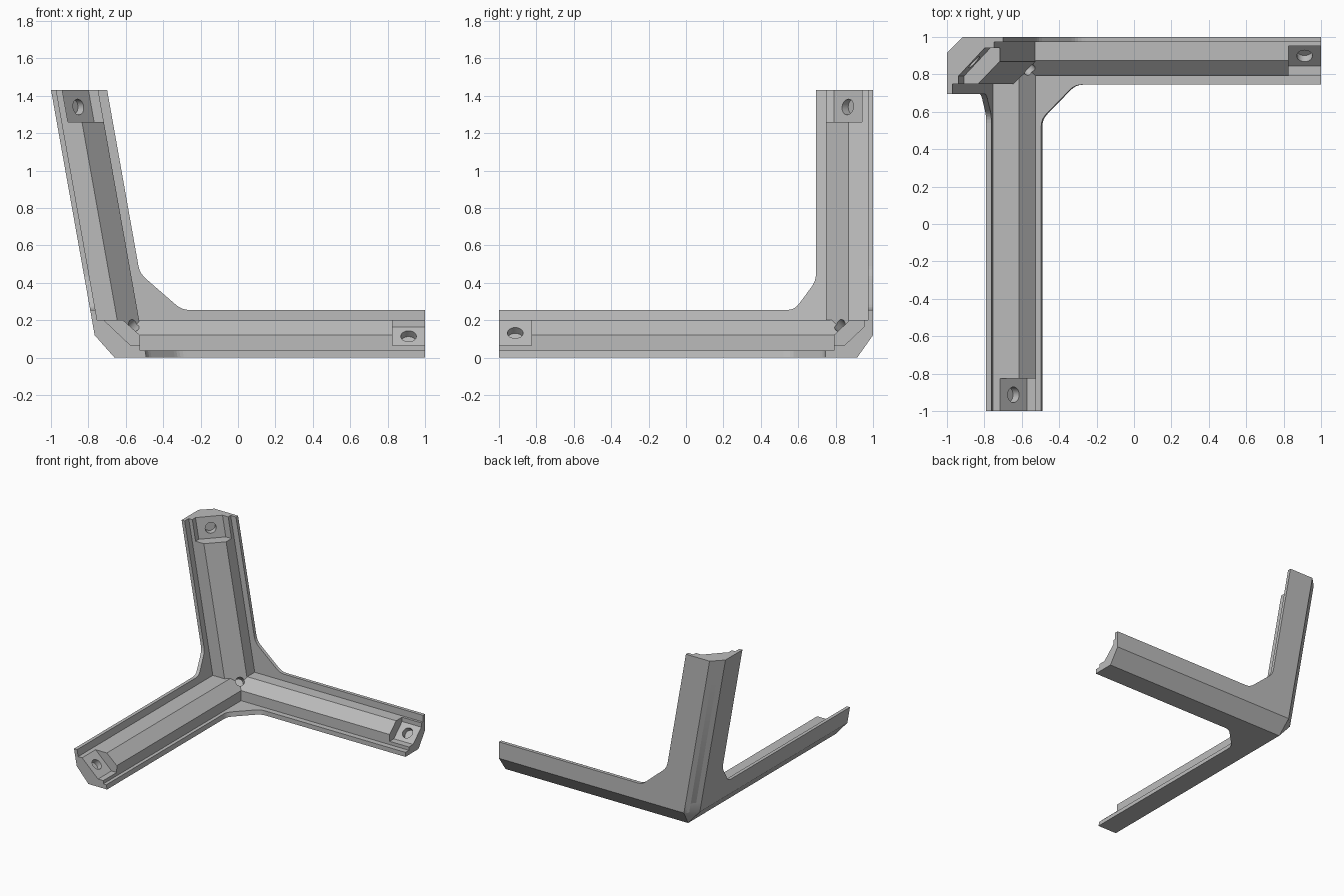
import bpy, bmesh
from mathutils import Vector

if "Cube" in bpy.data.objects:
    bpy.data.objects.remove(bpy.data.objects["Cube"], do_unlink=True)

grey = bpy.data.materials.new("plain_grey")
grey.use_nodes = True
colour = (0.5, 0.5, 0.5, 1)
grey.diffuse_color = colour
grey.node_tree.nodes["Principled BSDF"].inputs["Base Color"].default_value = colour

LEAN = 0.178          # the side wall leans outward
X_END, Y_END, TOP = 1.745, 2.0, 1.43
A, B = 0.085, 0.12    # outer chamfer sizes


def place(u, v, w):
    """Distances from the side wall, back wall and floor to a world point."""
    lean = LEAN * w if u < 1 else 0
    return Vector((u - 0.745 - lean, 1 - v, w))


# Outer edge chamfers and the triangular corner facet
CUTS = [
    [(A, A, 0), (A, 0, B), (0.5, 0, B)],
    [(A, A, 0), (0, A, B), (0, 0.5, B)],
    [(A, 0, B), (0, A, B), (0, A, 1)],
    [(A, A, 0), (A, 0, B), (0, A, B)],
]


def trim(bm):
    origin = place(0, 0, 0)
    for cut in CUTS:
        p, q, r = (place(*c) for c in cut)
        normal = (q - p).cross(r - p).normalized()
        if normal.dot(origin - p) < 0:
            normal = -normal
        bmesh.ops.bisect_plane(bm, geom=bm.verts[:] + bm.edges[:] + bm.faces[:],
                               dist=1e-5, plane_co=p, plane_no=normal,
                               clear_outer=True)
        rim = [e for e in bm.edges if e.is_boundary]
        if rim:
            bmesh.ops.holes_fill(bm, edges=rim, sides=0)


def prism(name, section, axis, start, end):
    """Extrude a section along one of the three bracket axes."""
    bm = bmesh.new()
    rings = []
    for d in (start, end):
        ring = []
        for point in section:
            c = list(point)
            c.insert(axis, d)
            ring.append(bm.verts.new(place(*c)))
        rings.append(ring)
    lo, hi = rings
    bm.faces.new(lo)
    bm.faces.new(hi)
    for i in range(len(lo)):
        j = (i + 1) % len(lo)
        bm.faces.new((lo[i], lo[j], hi[j], hi[i]))
    bmesh.ops.recalc_face_normals(bm, faces=bm.faces[:])
    trim(bm)
    bmesh.ops.recalc_face_normals(bm, faces=bm.faces[:])
    mesh = bpy.data.meshes.new(name)
    bm.to_mesh(mesh)
    bm.free()
    mesh.materials.append(grey)
    ob = bpy.data.objects.new(name, mesh)
    bpy.context.collection.objects.link(ob)
    return ob


def drill(objects, centre, direction, radius, inside, outside):
    """Bore a blind round hole."""
    direction = Vector(direction).normalized()
    bpy.ops.mesh.primitive_cylinder_add(
        vertices=24, radius=radius, depth=inside + outside,
        location=centre + direction * (inside - outside) / 2)
    cutter = bpy.context.object
    cutter.name = "hole_cutter"
    cutter.hide_render = True
    cutter.data.materials.append(grey)
    cutter.rotation_euler = direction.to_track_quat('Z', 'Y').to_euler()
    for ob in objects:
        mod = ob.modifiers.new("hole", 'BOOLEAN')
        mod.operation = 'DIFFERENCE'
        mod.solver = 'EXACT'
        mod.object = cutter
        bpy.ops.object.select_all(action='DESELECT')
        ob.select_set(True)
        bpy.context.view_layer.objects.active = ob
        bpy.ops.object.modifier_apply(modifier=mod.name)
    bpy.data.objects.remove(cutter, do_unlink=True)


def flange(end_a, width_a, gusset_a, end_b, width_b, gusset_b):
    """L-shaped plate outline with a softened gusset in its inner corner."""
    far_a, far_b = Vector((end_a, width_a)), Vector((width_b, end_b))
    ga, gb = Vector((gusset_a, width_a)), Vector((width_b, gusset_b))
    outline = [(0, 0), (end_a, 0), tuple(far_a)]
    for before, p, after in ((far_a, ga, gb), (ga, gb, far_b)):
        s = p + (before - p).normalized() * 0.04
        e = p + (after - p).normalized() * 0.04
        for k in range(5):
            t = k / 4
            outline.append(tuple(s * (1 - t) ** 2 + p * 2 * t * (1 - t) + e * t * t))
    return outline + [tuple(far_b), (0, end_b)]


# Three thin outer plates
prism("floor_plate", flange(X_END, 0.255, 0.435, Y_END, 0.255, 0.44), 2, 0, 0.037)
prism("back_plate", flange(X_END, 0.255, 0.49, TOP, 0.3, 0.45), 1, 0, 0.028)
prism("side_plate", flange(Y_END, 0.255, 0.42, TOP, 0.305, 0.41), 0, 0, 0.028)

# Thick ribs along the three arms, each with a notched mounting end
ribs = [
    ("right_arm", 0, 1.57, X_END,
     [(0, 0), (0, .2), (.125, .2), (.21, .12), (.21, 0)],
     [(0, 0), (0, .2), (.048, .2), (.048, .165), (.155, .064), (.21, .064), (.21, 0)],
     (1.657, .1015, .1145), (0, 1, -1)),
    ("front_arm", 1, 1.825, Y_END,
     [(0, 0), (0, .2), (.166, .2), (.242, .12), (.22, 0)],
     [(0, 0), (0, .2), (.064, .2), (.184, .064), (.232, .064), (.22, 0)],
     (.124, 1.913, .132), (-1, 0, -1)),
    ("upright_arm", 2, 1.26, TOP,
     [(0, 0), (.252, 0), (.252, .13), (.135, .252), (0, .252)],
     [(0, 0), (.252, 0), (.252, .06), (.2, .06), (.06, .21), (.06, .252), (0, .252)],
     (.13, .135, 1.34), (-1, 1, 0)),
]
blocks, ends = [], []
for name, axis, notch, end, section, notched, hole, direction in ribs:
    blocks.append(prism(name + "_rib", section, axis, 0, notch))
    tip = prism(name + "_mount", notched, axis, notch, end)
    drill([tip], place(*hole), direction, 0.042, 0.045, 0.1)
    ends.append(tip)

# Diagonal hole where the arms meet
drill(blocks, Vector((-0.56, 0.825, 0.17)), (-1, 1, -1), 0.033, 0.07, 0.15)

# Smooth hole walls, crisp edges elsewhere
bpy.ops.object.select_all(action='DESELECT')
for ob in blocks + ends:
    ob.select_set(True)
bpy.context.view_layer.objects.active = blocks[0]
bpy.ops.object.shade_smooth_by_angle(angle=0.5)
